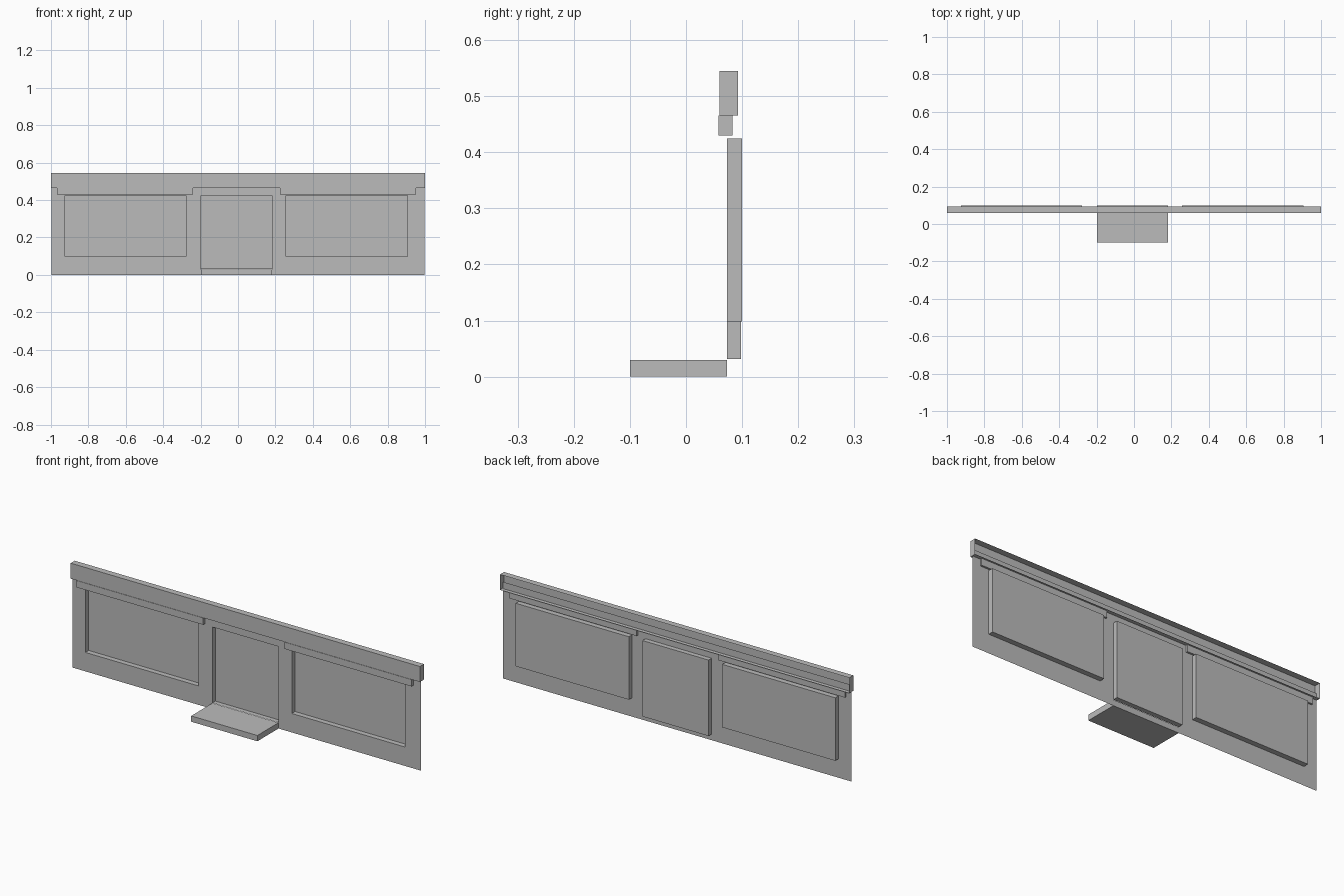
import bpy
import bmesh

cube = bpy.data.objects.get("Cube")
if cube:
    bpy.data.objects.remove(cube, do_unlink=True)

# One plain grey for everything
grey = bpy.data.materials.new("plain grey")
grey.use_nodes = True
colour = (0.5, 0.5, 0.5, 1)
grey.diffuse_color = colour
grey.node_tree.nodes["Principled BSDF"].inputs["Base Color"].default_value = colour

WALL_Y = 0.073


def finish(name, bm):
    mesh = bpy.data.meshes.new(name)
    bm.to_mesh(mesh)
    bm.free()
    mesh.materials.append(grey)
    obj = bpy.data.objects.new(name, mesh)
    bpy.context.collection.objects.link(obj)
    return obj


def box(name, x, y, z, open_side=None):
    """Box between paired limits; open_side is 'front' or 'back' to leave out that face."""
    bm = bmesh.new()
    bmesh.ops.create_cube(bm, size=1)
    for v in bm.verts:
        v.co = [lim[int(c > 0)] for c, lim in zip(v.co, (x, y, z))]
    bm.normal_update()
    if open_side:
        sign = -1 if open_side == "front" else 1
        gone = [f for f in bm.faces if f.normal.y * sign > 0.5]
        bmesh.ops.delete(bm, geom=gone, context="FACES")
    return finish(name, bm)


# Openings in the wall: x limits, z limits, depth of the recess
windows = {"right": (-0.925, -0.277), "left": (0.257, 0.905)}
window_z = (0.098, 0.424)
door_x, door_z = (-0.198, 0.181), (0.031, 0.424)
holes = [(x, window_z) for x in windows.values()] + [(door_x, (0, door_z[1]))]

# Thin wall sheet with the openings left out
xs = sorted({-0.998, 0.998} | {v for x, _ in holes for v in x})
zs = sorted({0, 0.5} | {v for _, z in holes for v in z})
bm = bmesh.new()
for x0, x1 in zip(xs, xs[1:]):
    for z0, z1 in zip(zs, zs[1:]):
        cx, cz = (x0 + x1) / 2, (z0 + z1) / 2
        if any(x[0] < cx < x[1] and z[0] < cz < z[1] for x, z in holes):
            continue
        corners = ((x0, z0), (x1, z0), (x1, z1), (x0, z1))
        bm.faces.new([bm.verts.new((x, WALL_Y, z)) for x, z in corners])
bmesh.ops.remove_doubles(bm, verts=bm.verts, dist=0.0001)
finish("wall", bm)

# Recessed windows and doorway, open to the front
for side, x in windows.items():
    box(side + "_window_recess", x, (WALL_Y, 0.1), window_z, "front")
box("door_recess", door_x, (WALL_Y, 0.098), door_z, "front")

# Step in front of the doorway
box("door_step", door_x, (-0.1, WALL_Y), (0, 0.03))

# Fascia along the top, hollow at the back
box("fascia", (-1, 1), (0.06, 0.093), (0.465, 0.545), "back")

# Trim strips under the fascia
for side, x in {"right": (-0.968, -0.24), "left": (0.225, 0.953)}.items():
    box(side + "_trim", x, (0.058, 0.083), (0.43, 0.465))
